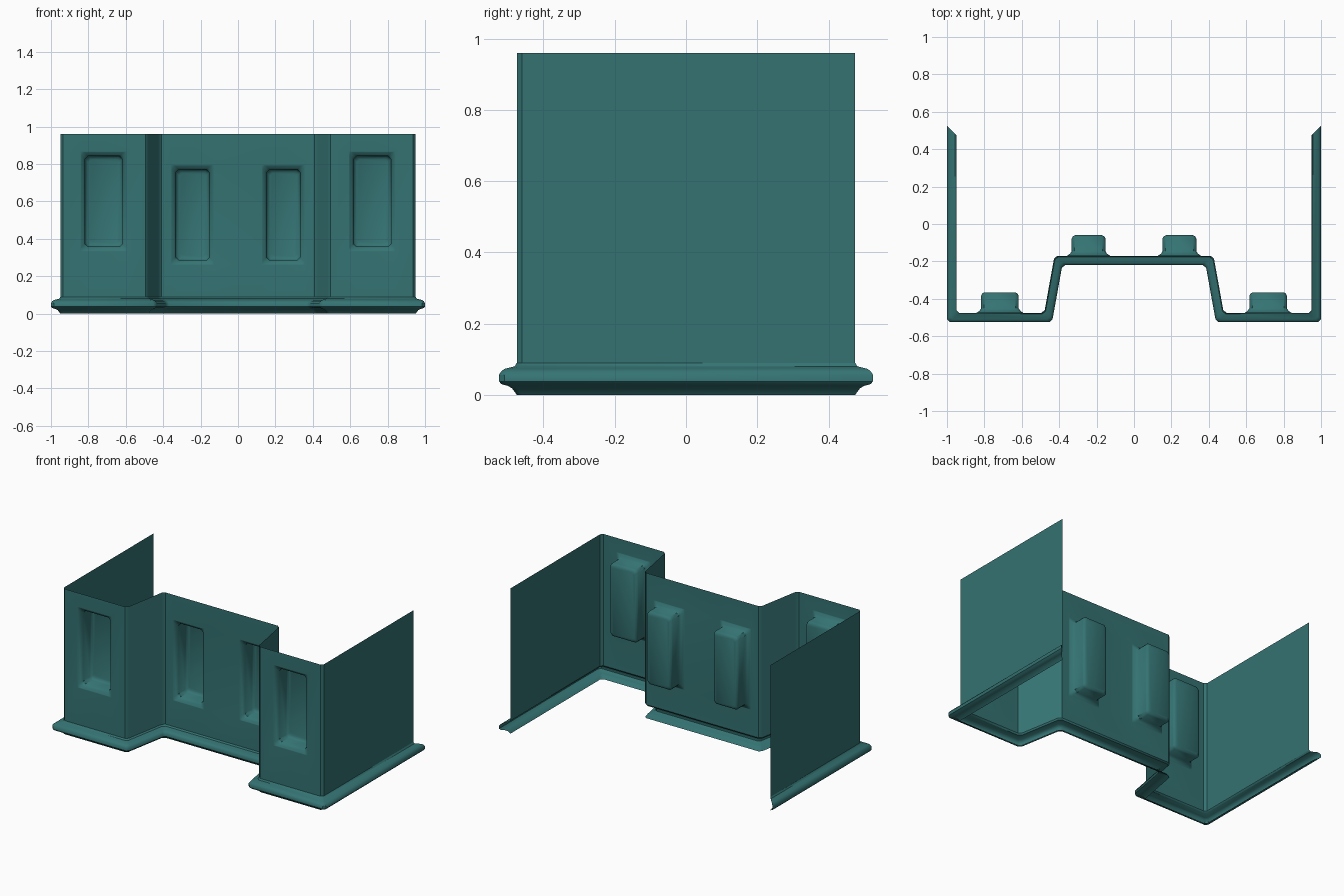
import bpy, bmesh
from mathutils import Vector

if "Cube" in bpy.data.objects:
    bpy.data.objects.remove(bpy.data.objects["Cube"])

mat = bpy.data.materials.new("teal")
mat.diffuse_color = (0.035, 0.17, 0.17, 1)
mat.use_nodes = True
mat.node_tree.nodes["Principled BSDF"].inputs["Base Color"].default_value = mat.diffuse_color

# Wall plan, from the back left end round to the back right end
half = [(-0.95, 0.475), (-0.95, -0.475), (-0.48, -0.475), (-0.425, -0.17)]
corners = [Vector(p) for p in half + [(-x, y) for x, y in reversed(half)]]


def chamfered_path(c):
    """Path points with a mitre direction each; every corner becomes two points."""
    path = [(corners[0], Vector((-1, 1)))]
    for a, b, d in zip(corners, corners[1:], corners[2:]):
        u, v = (b - a).normalized(), (d - b).normalized()
        n, m = Vector((u.y, -u.x)), Vector((v.y, -v.x))
        mitre = (n + m) / (1 + n.dot(m))
        path += [(b - u * c, mitre), (b + v * c, mitre)]
    return path + [(corners[-1], Vector((1, 1)))]


path = chamfered_path(0.015)


def quad(bm, *pts):
    bm.faces.new([bm.verts.new(p) for p in pts])


def sweep(bm, profile, skip=()):
    def at(i, k):
        p = path[i][0] + path[i][1] * profile[k][0]
        return (p.x, p.y, profile[k][1])
    for i in range(len(path) - 1):
        if i not in skip:
            for k in range(len(profile) - 1):
                quad(bm, at(i, k), at(i, k + 1), at(i + 1, k + 1), at(i + 1, k))


def ring(cx, cz, hw, hh, y, c):
    """Rectangle with cut corners, counter-clockwise seen from the front."""
    pts = [(-hw + c, -hh), (hw - c, -hh), (hw, -hh + c), (hw, hh - c),
           (hw - c, hh), (-hw + c, hh), (-hw, hh - c), (-hw, -hh + c)]
    return [(cx + x, y, cz + z) for x, z in pts]


def window(bm, cx, cz, hw, hh, y):
    # flared lip, straight sides, bevelled floor: (grow, depth, corner cut)
    steps = [(0.025, 0, 0), (0.022, 0.002, 0.018), (0.008, 0.012, 0.016),
             (0, 0.025, 0.016), (0, 0.093, 0.016), (-0.006, 0.104, 0.016),
             (-0.018, 0.11, 0.014)]
    rings = [[bm.verts.new(p) for p in ring(cx, cz, hw + g, hh + g, y + d, c)]
             for g, d, c in steps]
    for o, n in zip(rings, rings[1:]):
        for k in range(8):
            j = (k + 1) % 8
            bm.faces.new((o[k], o[j], n[j], n[k]))
    bm.faces.new(rings[-1])


def panel(bm, i, centres, cz, hw, hh):
    """Flat front panel with window openings, cut as a grid."""
    x0, x1, y = path[i][0].x, path[i + 1][0].x, path[i][0].y
    g = 0.025
    xs = [x0] + [e for c in centres for e in (c - hw - g, c + hw + g)] + [x1]
    zs = [0.09, cz - hh - g, cz + hh + g, 0.96]
    for a in range(len(xs) - 1):
        for b in range(3):
            if not (a % 2 == 1 and b == 1):
                quad(bm, (xs[a], y, zs[b]), (xs[a + 1], y, zs[b]),
                     (xs[a + 1], y, zs[b + 1]), (xs[a], y, zs[b + 1]))
    for c in centres:
        window(bm, c, cz, hw, hh, y)


def finish(bm, name):
    bmesh.ops.remove_doubles(bm, verts=bm.verts, dist=0.0005)
    me = bpy.data.meshes.new(name)
    bm.to_mesh(me)
    bm.free()
    me.materials.append(mat)
    ob = bpy.data.objects.new(name, me)
    bpy.context.collection.objects.link(ob)
    bpy.ops.object.select_all(action='DESELECT')
    ob.select_set(True)
    bpy.context.view_layer.objects.active = ob
    bpy.ops.object.shade_smooth_by_angle(angle=0.7)


# Wall sheet with recessed windows on the three front panels
bm = bmesh.new()
sweep(bm, [(0, 0.96), (0, 0.09)], skip=(2, 6, 10))
panel(bm, 2, [-0.717], 0.6, 0.1, 0.242)
panel(bm, 6, [-0.243, 0.243], 0.528, 0.09, 0.242)
panel(bm, 10, [0.717], 0.6, 0.1, 0.242)
finish(bm, "wall")

# Hollow base moulding following the wall, with mitred ends
bm = bmesh.new()
sweep(bm, [(0, 0.09), (0.006, 0.08), (0.034, 0.073), (0.043, 0.067),
           (0.05, 0.056), (0.05, 0.038), (0.043, 0.03), (0.025, 0.025),
           (0.013, 0.018), (0, 0)])
finish(bm, "base_moulding")
